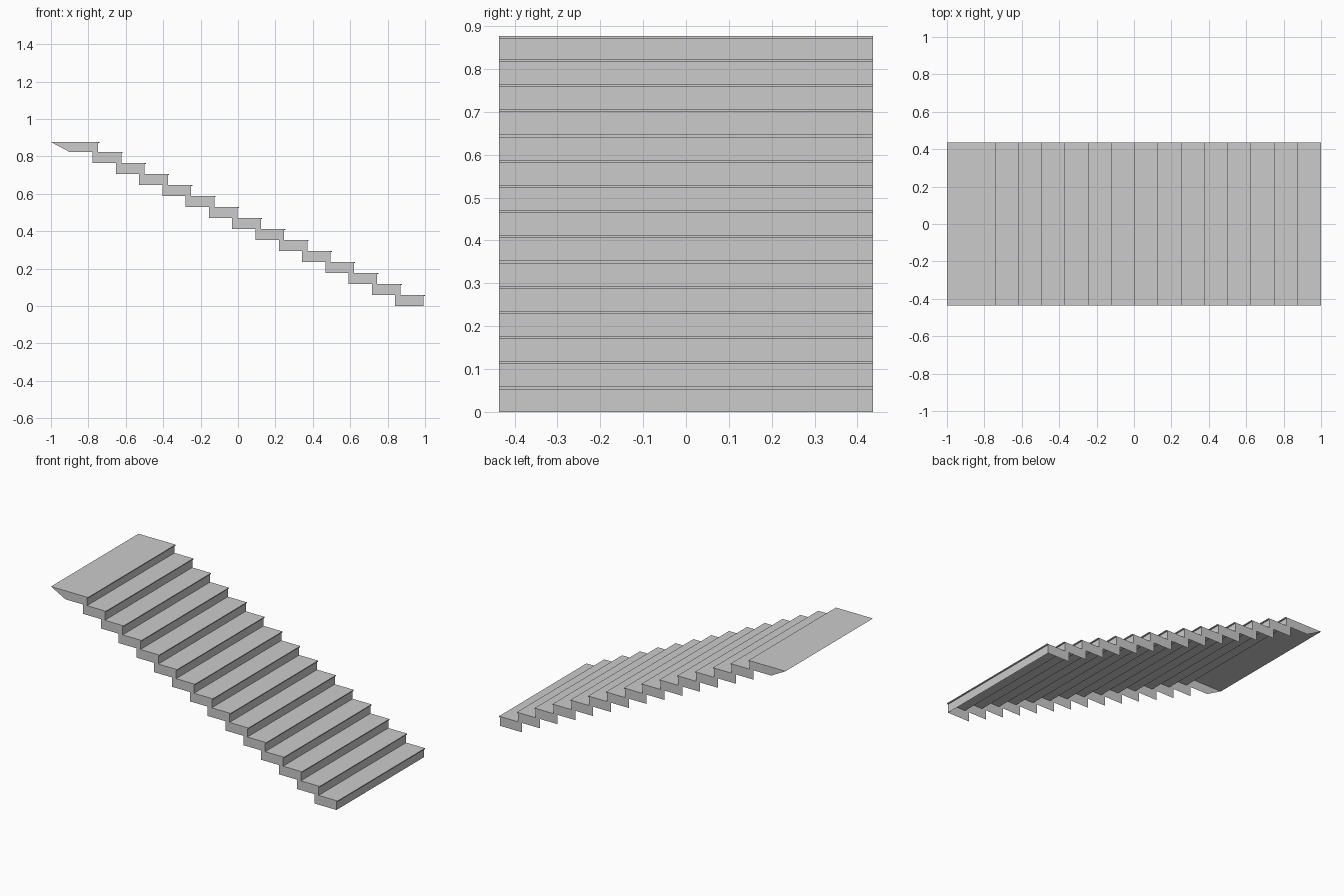
import bpy, bmesh

if "Cube" in bpy.data.objects:
    bpy.data.objects.remove(bpy.data.objects["Cube"])

STEPS = 15
RUN, RISE = 0.1244, 0.0588
TOP = 0.877          # height of the landing
HALF = 0.436         # half width in y
LIP_OUT, LIP_H = 0.007, 0.006
PANEL = 0.16         # side panel length measured back from the nose


def nose(i):
    return 1.0 - RUN * i


def height(i):
    return TOP if i == STEPS - 1 else RISE * (i + 1)


def finish(bm, name):
    mesh = bpy.data.meshes.new(name)
    bm.to_mesh(mesh)
    bm.free()
    obj = bpy.data.objects.new(name, mesh)
    bpy.context.collection.objects.link(obj)
    return obj


# Folded sheet of risers, lips and treads, open underneath
profile = []
for i in range(STEPS):
    x, z = nose(i), height(i)
    base = height(i - 1) if i else 0.0
    profile += [(x - LIP_OUT, base), (x - LIP_OUT, z - LIP_H), (x, z - LIP_H), (x, z)]
profile.append((-1.0, TOP))

bm = bmesh.new()
rows = [[bm.verts.new((x, y, z)) for y in (-HALF, HALF)] for x, z in profile]
for a, b in zip(rows, rows[1:]):
    bm.faces.new((a[0], a[1], b[1], b[0]))
finish(bm, "treads_and_risers")

# Side panels, one per step on each side; the landing's panel tapers to the back
bm = bmesh.new()
for i in range(STEPS):
    x, z = nose(i), height(i)
    base = height(i - 1) if i else 0.0
    last = i == STEPS - 1
    outline = [(-0.9 if last else x - PANEL, base), (x - LIP_OUT, base),
               (x - LIP_OUT, z - LIP_H), (x, z - LIP_H), (x, z),
               (-1.0 if last else x - PANEL, z)]
    for y in (-HALF, HALF):
        pts = outline if y < 0 else outline[::-1]
        bm.faces.new([bm.verts.new((px, y, pz)) for px, pz in pts])
finish(bm, "side_panels")
